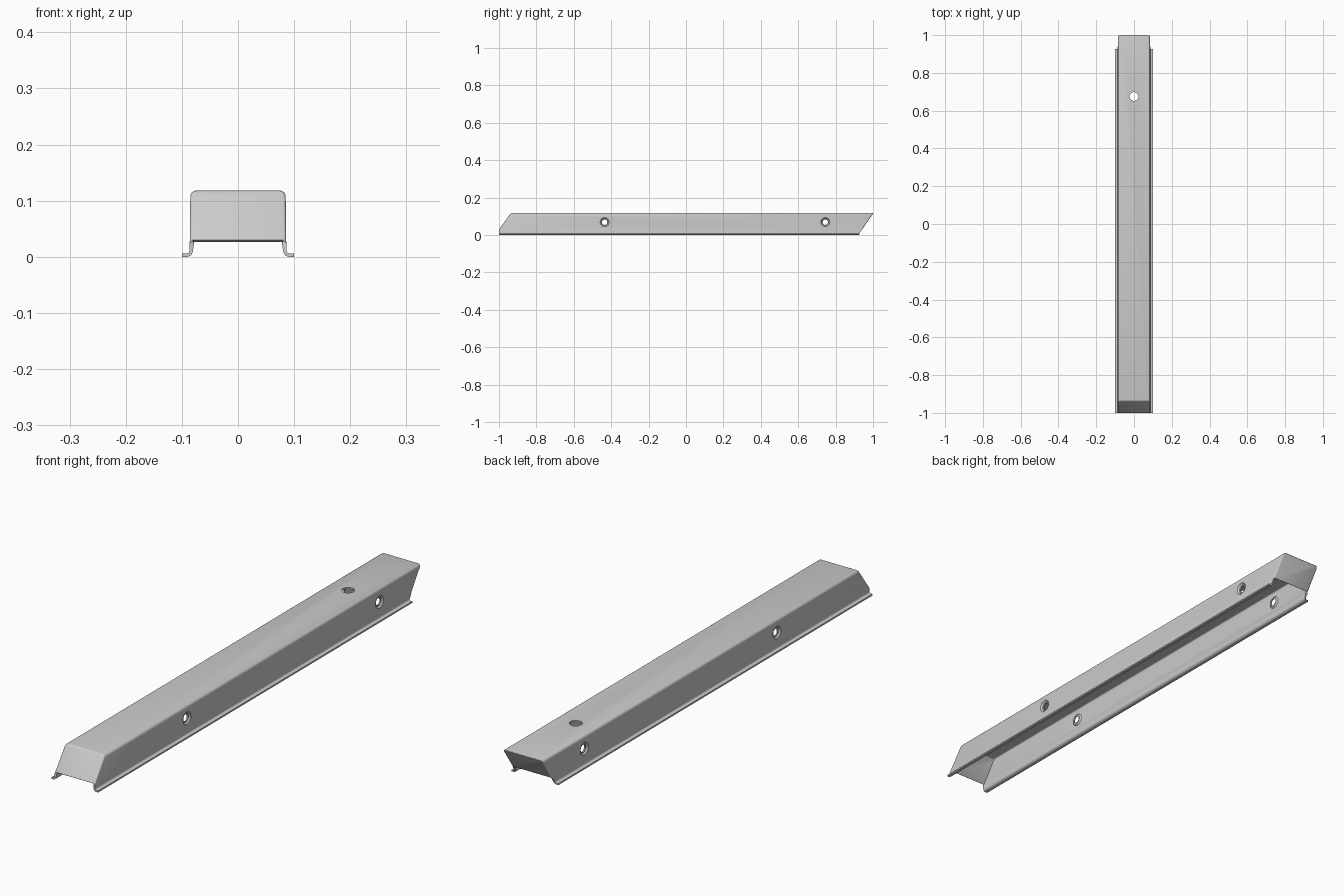
import bpy, bmesh, math
from mathutils import Matrix, Vector

if "Cube" in bpy.data.objects:
    bpy.data.objects.remove(bpy.data.objects["Cube"])

T = 0.006      # sheet thickness
LIP = 0.03     # lower edge of the end plates


def arc(cx, cz, r, a0, a1, n=5):
    return [(cx + r * math.cos(math.radians(a0 + (a1 - a0) * i / n)),
             cz + r * math.sin(math.radians(a0 + (a1 - a0) * i / n))) for i in range(n + 1)]


def front_y(z):
    return -1 + max(0, z - LIP) * 0.73


def back_y(z):
    return 0.921 + 0.695 * z


def finish(name, bm):
    me = bpy.data.meshes.new(name)
    bm.to_mesh(me)
    bm.free()
    ob = bpy.data.objects.new(name, me)
    bpy.context.collection.objects.link(ob)
    return ob


def smooth(ob):
    bpy.ops.object.select_all(action='DESELECT')
    bpy.context.view_layer.objects.active = ob
    ob.select_set(True)
    bpy.ops.object.shade_smooth_by_angle(angle=math.radians(35))


# Hat-shaped channel: outer skin of half the section, mirrored across x
half = [(0.1, T)] + arc(0.0915, T + 0.005, 0.005, 270, 180)
half += [(0.0859, LIP)] + arc(0.0745, 0.1075, 0.0105, 0, 90, 6)
section = half + [(-x, z) for x, z in reversed(half)]

bm = bmesh.new()
front = [bm.verts.new((x, front_y(z), z)) for x, z in section]
back = [bm.verts.new((x, back_y(z), z)) for x, z in section]
for i in range(len(section) - 1):
    bm.faces.new((front[i], back[i], back[i + 1], front[i + 1]))

# Slanted end plates closing the channel above the lip
plates = [bm.faces.new([v for v in row if v.co.z > LIP - 1e-4]) for row in (front, back)]
bm.normal_update()
bmesh.ops.recalc_face_normals(bm, faces=bm.faces)
top = max(bm.faces, key=lambda f: f.calc_center_median().z)
if top.normal.z < 0:
    bmesh.ops.reverse_faces(bm, faces=bm.faces)
rim = [e for p in plates for e in p.edges if len(e.link_faces) == 2]
bmesh.ops.bevel(bm, geom=rim, offset=0.005, segments=3, profile=0.5,
                affect='EDGES', clamp_overlap=True)
channel = finish("channel_cover", bm)
solid = channel.modifiers.new("sheet", 'SOLIDIFY')
solid.thickness = T
solid.offset = -1
solid.use_even_offset = True

# Hole cutters: two through both sides, one through the top
HOLE_Y, HOLE_Z = (-0.435, 0.745), 0.068
bm = bmesh.new()
side_turn = Matrix.Rotation(math.pi / 2, 4, 'Y')
for y in HOLE_Y:
    bmesh.ops.create_cone(bm, cap_ends=True, segments=32, radius1=0.024, radius2=0.024,
                          depth=0.3, matrix=Matrix.Translation((0, y, HOLE_Z)) @ side_turn)
bmesh.ops.create_cone(bm, cap_ends=True, segments=32, radius1=0.023, radius2=0.023,
                      depth=0.04, matrix=Matrix.Translation((0, 0.675, 0.118)))
cutter = finish("hole_cutter", bm)
cutter.hide_render = True
cut = channel.modifiers.new("holes", 'BOOLEAN')
cut.operation = 'DIFFERENCE'
cut.solver = 'EXACT'
cut.object = cutter

# Bake the modifiers and drop the cutter
bpy.context.view_layer.update()
dg = bpy.context.evaluated_depsgraph_get()
baked = bpy.data.meshes.new_from_object(channel.evaluated_get(dg))
channel.modifiers.clear()
channel.data = baked
bpy.data.objects.remove(cutter)
smooth(channel)

# Countersunk screw dimples pressed inward around each side hole
RING = [(0.0245, 0), (0.018, 0.006), (0.014, 0.006), (0.014, 0.011), (0.019, 0.011), (0.0245, 0.006)]


def dimple(name, side, y, n=32):
    bm = bmesh.new()
    rows = []
    for k in range(n):
        a = 2 * math.pi * k / n
        rows.append([bm.verts.new((side * (0.0856 - d), y + r * math.cos(a),
                                   HOLE_Z + r * math.sin(a))) for r, d in RING])
    m = len(RING)
    for k in range(n):
        p, q = rows[k], rows[(k + 1) % n]
        for j in range(m):
            bm.faces.new((p[j], q[j], q[(j + 1) % m], p[(j + 1) % m]))
    bmesh.ops.recalc_face_normals(bm, faces=bm.faces)
    smooth(finish(name, bm))


for side, label in ((1, "right"), (-1, "left")):
    for y, place in zip(HOLE_Y, ("front", "back")):
        dimple(f"{label}_{place}_screw_dimple", side, y)
